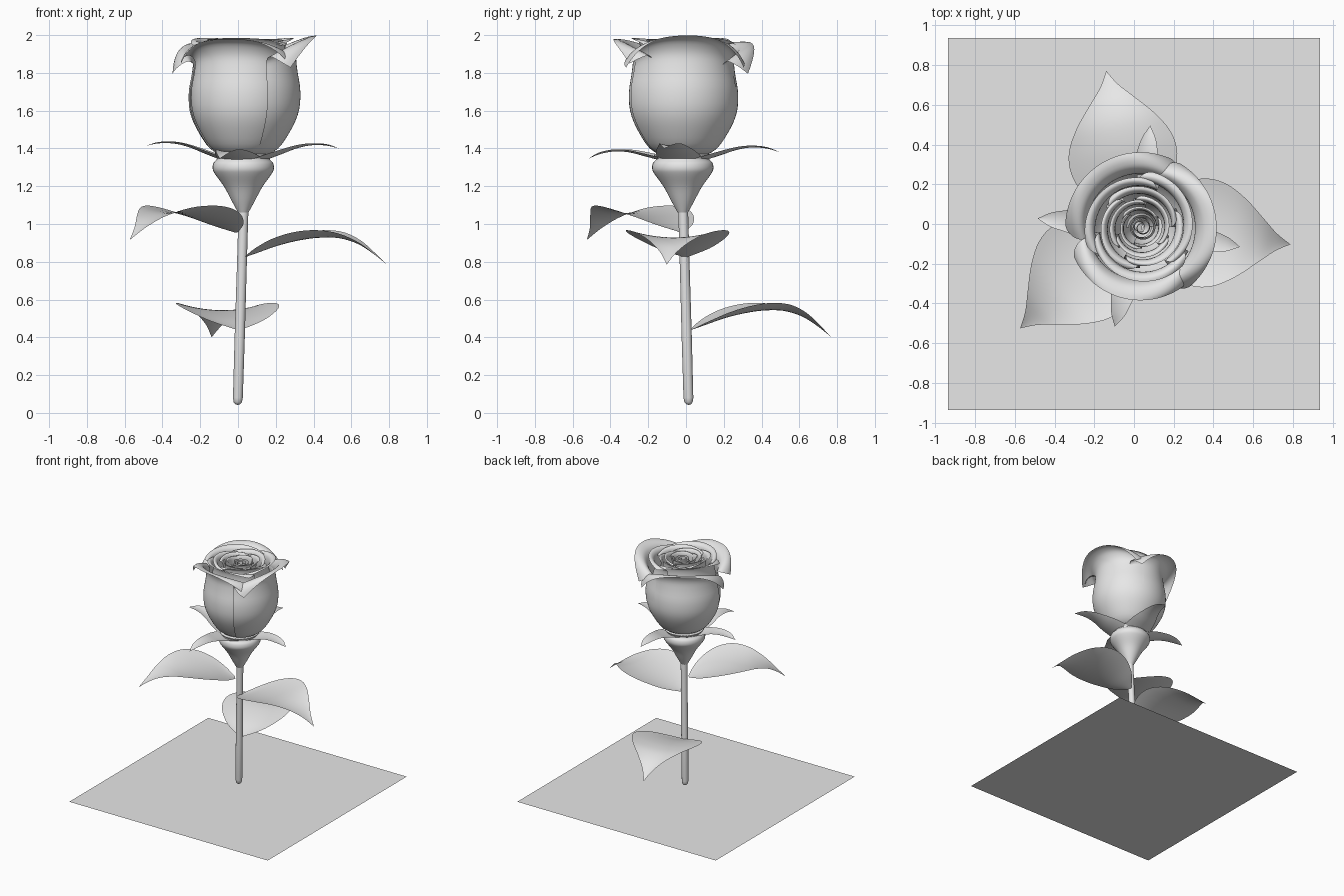
import bpy, bmesh, math
from mathutils import Vector

if "Cube" in bpy.data.objects:
    bpy.data.objects.remove(bpy.data.objects["Cube"])

GREY = bpy.data.materials.new("plain_grey")
GREY.use_nodes = True
GREY.diffuse_color = (0.8, 0.8, 0.8, 1)
GREY.node_tree.nodes["Principled BSDF"].inputs["Base Color"].default_value = (0.8, 0.8, 0.8, 1)

CX, CY = 0.033, -0.018      # axis of the flower head


def spline(pts, t):
    """Smooth curve through the points, t from 0 to 1."""
    n = len(pts) - 1
    i = min(int(t * n), n - 1)
    f = t * n - i
    p = [Vector(pts[min(max(k, 0), n)]) for k in range(i - 1, i + 3)]
    return 0.5 * (2 * p[1] + (p[2] - p[0]) * f
                  + (2 * p[0] - 5 * p[1] + 4 * p[2] - p[3]) * f ** 2
                  + (3 * p[1] - p[0] - 3 * p[2] + p[3]) * f ** 3)


def sheet(name, surface, nu=24, nv=24):
    """Smooth grid surface from surface(u, v), u in -1..1 and v in 0..1."""
    bm = bmesh.new()
    rows = [[bm.verts.new(surface(2 * i / nu - 1, j / nv)) for i in range(nu + 1)]
            for j in range(nv + 1)]
    for a, b in zip(rows, rows[1:]):
        for i in range(nu):
            bm.faces.new((a[i], a[i + 1], b[i + 1], b[i]))
    bmesh.ops.remove_doubles(bm, verts=bm.verts, dist=0.0002)
    for face in bm.faces:
        face.smooth = True
    mesh = bpy.data.meshes.new(name)
    bm.to_mesh(mesh)
    bm.free()
    mesh.materials.append(GREY)
    obj = bpy.data.objects.new(name, mesh)
    bpy.context.collection.objects.link(obj)
    return obj


def petal(name, profile, angle, half, scale=1.0, drop=0.0, twist=0.0, lift=0.0):
    """Cupped petal: a profile swept round the head, corners lowered and rounded."""
    def surface(u, v):
        r, z = spline(profile, v)
        a = math.radians(angle + half * u * (1 - 0.22 * v ** 8))
        r *= scale * (1 + twist * u)
        top = max(0, (v - 0.45) / 0.55)
        z += lift * v - drop * top ** 1.5 * abs(u) ** 2.5
        return CX + r * math.cos(a), CY + r * math.sin(a), z
    return sheet(name, surface, 32, 32)


def blade(name, origin, angle, rib, cup, lift=0.0, tilt=0.0):
    """Leaf or sepal: rib points are (distance, height, half width)."""
    a = math.radians(angle)
    widest = max(p[2] for p in rib)

    def surface(u, v):
        s, z, w = spline(rib, v)
        w = max(w, 0)
        z += lift + tilt * v + cup * (w / widest) * u * u
        return (origin[0] + s * math.cos(a) + u * w * math.sin(a),
                origin[1] + s * math.sin(a) - u * w * math.cos(a), z)
    return sheet(name, surface, 16, 32)


# Ground square
sheet("ground_square", lambda u, v: (0.937 * u, 0.937 * (2 * v - 1), 0), 1, 1)

# Stem, leaning slightly, with a rounded foot
STEM = [(0, 0.042), (0.013, 0.046), (0.022, 0.057), (0.026, 0.08),
        (0.027, 0.4), (0.026, 0.75), (0.026, 1.09)]


def stem_surface(u, v):
    r, z = STEM[round(v * (len(STEM) - 1))]
    a = math.pi * u
    return (-0.003 + 0.03 * z + r * math.cos(a), 0.015 - 0.028 * z + r * math.sin(a), z)


sheet("stem", stem_surface, 24, len(STEM) - 1)

# Calyx cup under the head
CALYX = [(0.027, 1.06), (0.06, 1.12), (0.1, 1.195), (0.148, 1.262), (0.162, 1.292),
         (0.158, 1.322), (0.14, 1.345), (0.15, 1.37), (0.06, 1.375)]


def calyx_surface(u, v):
    r, z = spline(CALYX, v)
    a = math.pi * u
    return 0.028 + r * math.cos(a), -0.017 + r * math.sin(a), z


sheet("calyx", calyx_surface, 40, 32)

# Sepals: direction and tip tilt
SEPAL = [(0.11, 1.335, 0.12), (0.2, 1.365, 0.105), (0.29, 1.395, 0.075),
         (0.37, 1.408, 0.055), (0.45, 1.403, 0.035), (0.515, 1.385, 0)]
for side, angle, tilt in (("left", -11, 0.015), ("back", 84, -0.005),
                          ("right", 175, 0.03), ("front", 256, -0.04)):
    blade("sepal_" + side, (0.028, -0.017), angle, SEPAL, 0.022, 0, tilt)

# Leaves: one rib shape at three heights
LEAF = [(0.03, 0.825, 0.02), (0.1, 0.85, 0.14), (0.2, 0.885, 0.23), (0.31, 0.912, 0.272),
        (0.42, 0.927, 0.262), (0.53, 0.925, 0.2), (0.63, 0.895, 0.115),
        (0.71, 0.845, 0.045), (0.785, 0.785, 0)]
for side, angle, lift in (("left", -7.5, 0), ("back", 101, -0.385), ("right", 222, 0.13)):
    blade("leaf_" + side, (0.01, 0), angle, LEAF, 0.042, lift)

# Outer petals with flared lips
OUTER = [(0.06, 1.345), (0.165, 1.39), (0.235, 1.485), (0.28, 1.59), (0.288, 1.7),
         (0.272, 1.81), (0.268, 1.89), (0.295, 1.95), (0.335, 1.975), (0.372, 1.98)]
petal("outer_petal_back", OUTER, 122, 72, 1.02, 0.17, 0, -0.015)
petal("outer_petal_front", OUTER, 257, 68, 0.985, 0.13, 0, 0.0)
petal("outer_petal_left", OUTER, 4, 70, 1.03, 0.17, -0.01, 0.018)

# Inner petals: shrinking overlapped rings around the heart
INNER = [(0.13, 1.45), (0.22, 1.55), (0.25, 1.66), (0.245, 1.78), (0.222, 1.88),
         (0.225, 1.945), (0.245, 1.972), (0.268, 1.975)]
RINGS = [(1.0, 20, 0.04, 0.01), (0.76, 75, 0.03, 0.005),
         (0.56, 30, 0.02, 0), (0.39, 80, 0.015, -0.005)]
for k, (scale, phase, drop, lift) in enumerate(RINGS):
    for i in range(3):
        petal(f"inner_petal_{k + 1}_{i + 1}", INNER, phase + 120 * i, 74,
              scale, drop, 0.07, lift)


# Rolled heart
def heart_surface(u, v):
    t = (u + 1) / 2
    a = t * math.pi * 5
    r = (0.012 + 0.055 * t) * (1 + 0.2 * (1 - v))
    return CX + 0.008 + r * math.cos(a), CY + r * math.sin(a), 1.7 + 0.255 * v


sheet("rolled_heart", heart_surface, 90, 8)
